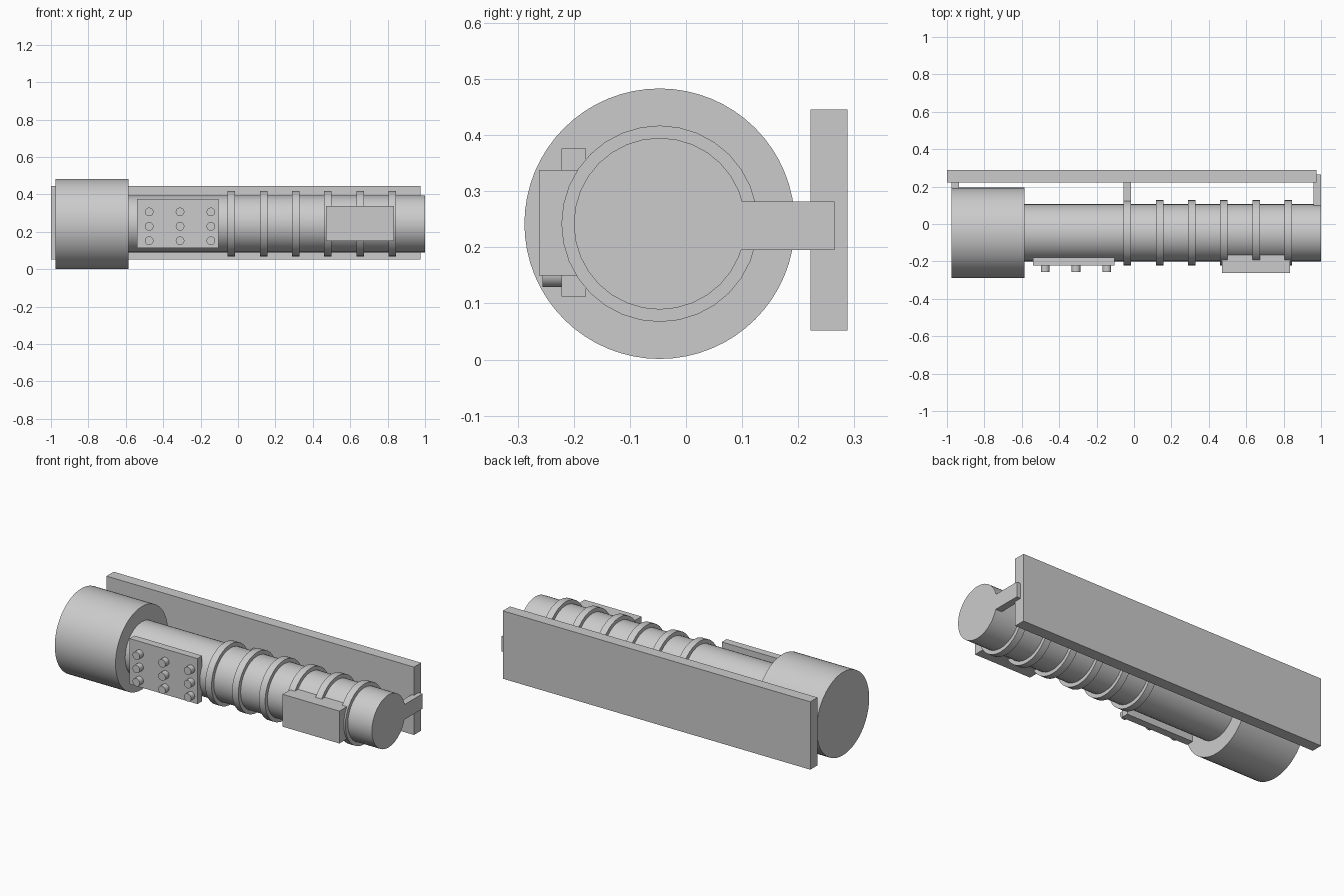
import bpy
from math import pi

if "Cube" in bpy.data.objects:
    bpy.data.objects.remove(bpy.data.objects["Cube"])

CY, CZ = -0.047, 0.242  # main axis of the tube


def box(name, x0, x1, y0, y1, z0, z1):
    bpy.ops.mesh.primitive_cube_add(size=1, location=((x0 + x1) / 2, (y0 + y1) / 2, (z0 + z1) / 2))
    o = bpy.context.object
    o.name = name
    o.scale = (x1 - x0, y1 - y0, z1 - z0)
    bpy.ops.object.transform_apply(location=False, rotation=False, scale=True)
    return o


def cylinder(name, radius, length, loc, rot, sides):
    bpy.ops.mesh.primitive_cylinder_add(vertices=sides, radius=radius, depth=length, location=loc, rotation=rot)
    o = bpy.context.object
    o.name = name
    bpy.ops.object.shade_smooth_by_angle()
    return o


def tube(name, radius, x0, x1, sides):
    return cylinder(name, radius, x1 - x0, ((x0 + x1) / 2, CY, CZ), (0, pi / 2, 0), sides)


# Main tube with its wide head
tube("main_tube", 0.153, -0.6, 1.0, 32)
tube("head_drum", 0.241, -0.975, -0.585, 64)

# Raised grip rings
for i in range(6):
    x = -0.035 + 0.172 * i
    tube(f"grip_ring_{i + 1}", 0.175, x - 0.02, x + 0.02, 32)

# Back plate and the brackets holding the tube
box("back_plate", -1.0, 0.975, 0.222, 0.288, 0.052, 0.446)
for i, x in enumerate((-0.975, -0.055, 0.96)):
    box(f"bracket_{i + 1}", x, x + 0.04, 0.05, 0.265, 0.195, 0.282)

# Button panel
box("button_panel", -0.54, -0.105, -0.222, -0.178, 0.112, 0.376)
for i in range(3):
    for j in range(3):
        cylinder(f"button_{i + 1}_{j + 1}", 0.023, 0.055,
                 (-0.475 + 0.165 * i, -0.2285, 0.152 + 0.077 * j), (pi / 2, 0, 0), 32)

# Front housing box
box("front_housing", 0.47, 0.835, -0.262, -0.165, 0.15, 0.338)
